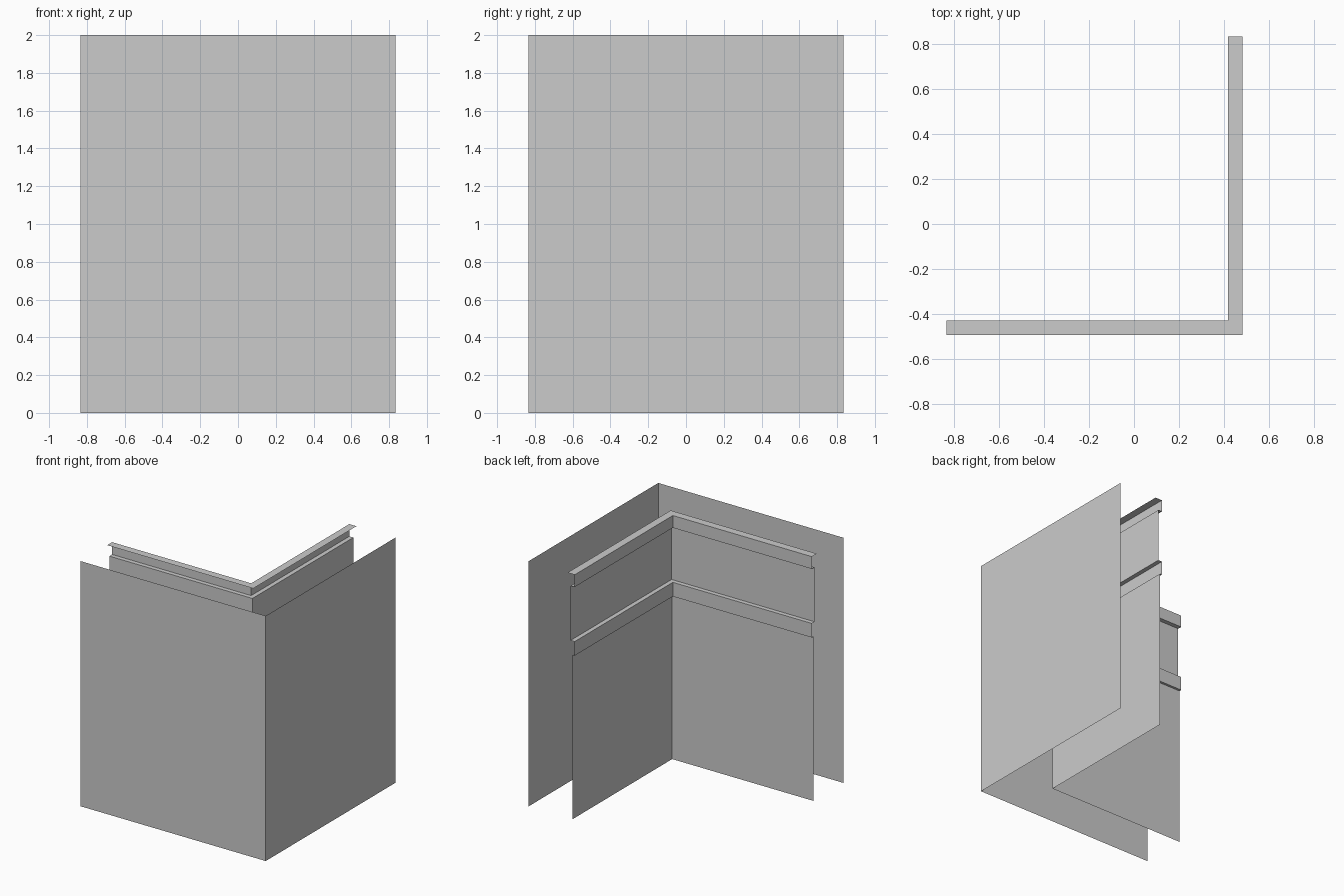
import bpy

if "Cube" in bpy.data.objects:
    bpy.data.objects.remove(bpy.data.objects["Cube"])

HALF = 0.835  # half of the footprint


def corner_sweep(name, profile, shift=0.0):
    """Sweep an open (offset, z) profile along an L path with a mitred corner."""
    verts = []
    for u, z in profile:
        verts += [(-HALF, -u - shift, z), (u, -u - shift, z), (u, HALF, z)]
    faces = []
    for i in range(len(profile) - 1):
        for j in range(2):
            a = 3 * i + j
            faces.append((a, a + 1, a + 4, a + 3))
    mesh = bpy.data.meshes.new(name)
    mesh.from_pydata(verts, [], faces)
    mesh.update()
    obj = bpy.data.objects.new(name, mesh)
    bpy.context.collection.objects.link(obj)
    return obj


# Outer wall: plain sheet, full height
corner_sweep("outer_wall", [(HALF, 0), (HALF, 2)])

# Inner wall: panels with a rail at mid height and a capped rail on top
corner_sweep("inner_panelling", [
    (0.440, 0), (0.440, 1.34),       # lower panel
    (0.420, 1.34), (0.420, 1.455),   # middle rail
    (0.456, 1.455), (0.456, 1.90),   # upper panel
    (0.420, 1.90), (0.420, 2.0),     # top rail
    (0.484, 2.0),                    # cap
], shift=0.01)
